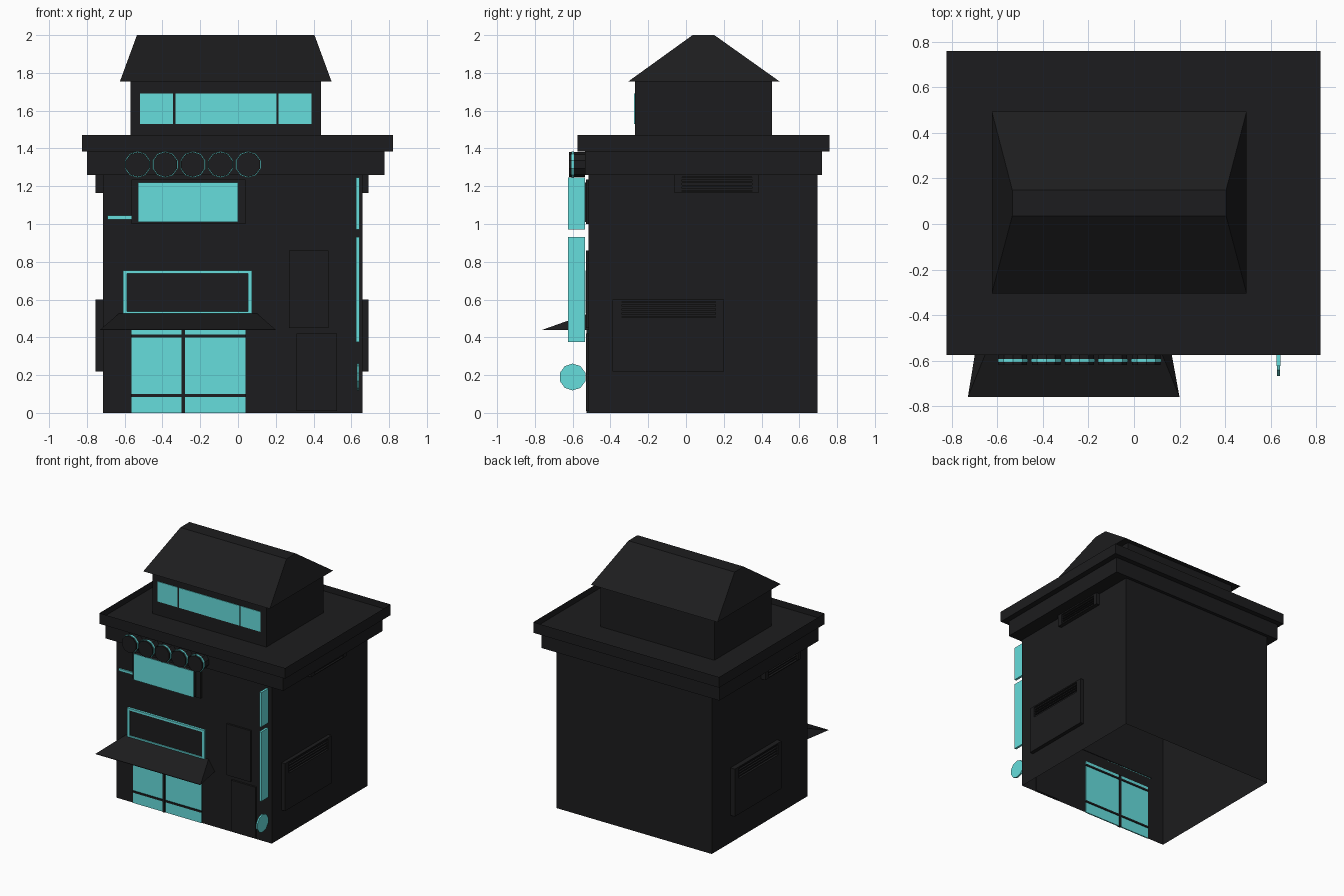
import bpy, bmesh, math

if "Cube" in bpy.data.objects:
    bpy.data.objects.remove(bpy.data.objects["Cube"])


def make_mat(name, rgb):
    m = bpy.data.materials.new(name)
    m.diffuse_color = (*rgb, 1)
    m.use_nodes = True
    m.node_tree.nodes["Principled BSDF"].inputs["Base Color"].default_value = m.diffuse_color
    return m


DARK = make_mat("charcoal", (0.012, 0.012, 0.013))
GLOW = make_mat("cyan_glow", (0.133, 0.723, 0.716))


def finish(name, bm, mat):
    bmesh.ops.recalc_face_normals(bm, faces=bm.faces)
    me = bpy.data.meshes.new(name)
    bm.to_mesh(me)
    bm.free()
    me.materials.append(mat)
    ob = bpy.data.objects.new(name, me)
    bpy.context.collection.objects.link(ob)
    return ob


def frustum_bm(low, high, z0, z1):
    """Solid between two rectangles (x0, x1, y0, y1); the last face is the top."""
    bm = bmesh.new()
    rings = []
    for (x0, x1, y0, y1), z in ((low, z0), (high, z1)):
        rings.append([bm.verts.new((x, y, z)) for x, y in
                      ((x0, y0), (x1, y0), (x1, y1), (x0, y1))])
    a, b = rings
    bm.faces.new(a[::-1])
    for i in range(4):
        j = (i + 1) % 4
        bm.faces.new((a[i], a[j], b[j], b[i]))
    bm.faces.new(b)
    return bm


def box(name, x, y, z, mat=DARK):
    r = (min(x), max(x), min(y), max(y))
    return finish(name, frustum_bm(r, r, *z), mat)


def disc(name, center, radius, depth, axis, mat, sides=10):
    bm = bmesh.new()
    bmesh.ops.create_cone(bm, cap_ends=True, segments=sides, radius1=radius,
                          radius2=radius, depth=depth)
    ob = finish(name, bm, mat)
    ob.rotation_euler = (math.pi / 2, 0, 0) if axis == "y" else (math.pi / 2, 0, math.pi / 2)
    ob.location = center
    return ob


# Main walls: open underneath, front wall notched for the door
X0, X1, Y0, Y1, ZT = -0.715, 0.66, -0.515, 0.695, 1.26
bm = bmesh.new()
outline = [(X0, 0), (-0.565, 0), (-0.565, 0.44), (0.04, 0.44), (0.04, 0),
           (X1, 0), (X1, ZT), (X0, ZT)]
f = [bm.verts.new((x, Y0, z)) for x, z in outline]
b = [bm.verts.new((x, Y1, z)) for x, z in ((X0, 0), (X1, 0), (X1, ZT), (X0, ZT))]
bm.faces.new(f)
bm.faces.new(b[::-1])
bm.faces.new((f[5], b[1], b[2], f[6]))
bm.faces.new((f[0], f[7], b[3], b[0]))
finish("main_walls", bm, DARK)

# Cornice and parapet with sunken terrace
box("lower_cornice", (-0.80, 0.775), (-0.535, 0.72), (1.26, 1.39))
slab = (-0.825, 0.82, -0.575, 0.76)
bm = frustum_bm(slab, slab, 1.385, 1.47)
bm.faces.ensure_lookup_table()
top = bm.faces[-1]
bmesh.ops.inset_region(bm, faces=[top], thickness=0.065)
floor = bmesh.ops.extrude_face_region(bm, geom=[top])
verts = [v for v in floor["geom"] if isinstance(v, bmesh.types.BMVert)]
bmesh.ops.delete(bm, geom=[top], context="FACES_ONLY")
bmesh.ops.translate(bm, verts=verts, vec=(0, 0, -0.05))
finish("parapet", bm, DARK)

# Roof house with hipped roof and windows
box("roof_house", (-0.57, 0.44), (-0.27, 0.455), (1.41, 1.76))
finish("hipped_roof", frustum_bm((-0.625, 0.495, -0.305, 0.495),
                                 (-0.535, 0.405, 0.035, 0.15), 1.755, 2.0), DARK)
for i, xs in enumerate(((-0.52, -0.345), (-0.33, 0.205), (0.215, 0.39))):
    box(f"roof_window_{i}", xs, (-0.274, -0.265), (1.53, 1.69), GLOW)

# Glass door with bars, and awning above it
box("door_glass", (-0.565, 0.04), (-0.52, -0.51), (0, 0.44), GLOW)
box("door_mullion", (-0.30, -0.28), (-0.527, -0.503), (0, 0.44))
for i, z in enumerate((0.085, 0.40)):
    box(f"door_rail_{i}", (-0.565, 0.04), (-0.526, -0.504), (z, z + 0.015))
finish("awning_lip", frustum_bm((-0.73, 0.20, -0.76, -0.76), (-0.73, 0.20, -0.76, -0.755), 0.438, 0.442), DARK)
bm = bmesh.new()
pts = [(-0.73, -0.76, 0.44), (0.20, -0.76, 0.44), (0.155, -0.515, 0.44),
       (-0.69, -0.515, 0.44), (-0.63, -0.515, 0.527), (0.10, -0.515, 0.527)]
v = [bm.verts.new(p) for p in pts]
for idx in ((0, 1, 2, 3), (0, 1, 5, 4), (1, 2, 5), (0, 4, 3), (3, 4, 5, 2)):
    bm.faces.new([v[i] for i in idx])
finish("awning", bm, DARK)

# Glowing sign border around a blank board
box("sign_board", (-0.605, 0.07), (-0.525, -0.51), (0.53, 0.75))
for nm, xs, zs in (("left", (-0.61, -0.588), (0.525, 0.755)),
                   ("right", (0.053, 0.075), (0.525, 0.755)),
                   ("top", (-0.588, 0.053), (0.738, 0.755)),
                   ("bottom", (-0.588, 0.053), (0.525, 0.537))):
    box(f"sign_border_{nm}", xs, (-0.533, -0.515), zs, GLOW)

# Upper front window and small strip light
box("window_backing", (-0.565, 0.04), (-0.53, -0.51), (1.0, 1.235))
box("window_box", (-0.53, 0.0), (-0.558, -0.525), (1.01, 1.22))
box("window_pane", (-0.53, 0.0), (-0.562, -0.557), (1.01, 1.22), GLOW)
box("strip_light", (-0.69, -0.565), (-0.525, -0.51), (1.025, 1.045), GLOW)

# Flat wall panels right of the door
box("upper_panel", (0.27, 0.48), (-0.53, -0.51), (0.45, 0.86))
box("lower_panel", (0.31, 0.525), (-0.53, -0.51), (0.01, 0.42))

# Row of round lamps with glowing rims
for i in range(5):
    c = -0.532 + 0.1465 * i
    disc(f"round_lamp_{i}", (c, -0.5775, 1.315), 0.066, 0.085, "y", DARK)
    disc(f"lamp_rim_{i}", (c, -0.60, 1.315), 0.070, 0.014, "y", GLOW)

# Projecting blade signs at the right corner
for i, zs in enumerate(((0.97, 1.245), (0.375, 0.93))):
    box(f"blade_sign_{i}", (0.626, 0.644), (-0.625, -0.535), zs, GLOW)
disc("round_blade_sign", (0.635, -0.60, 0.19), 0.071, 0.012, "x", GLOW)


def vent_unit(name, wall, out, y, z, oy, oz):
    """Wall box with a slatted opening (oy, oz), from wall plane to out plane."""
    xs = (wall, out)
    box(name + "_base", xs, y, (z[0], oz[0]))
    box(name + "_top", xs, y, (oz[1], z[1]))
    box(name + "_cheek_a", xs, (y[0], oy[0]), oz)
    box(name + "_cheek_b", xs, (oy[1], y[1]), oz)
    mid = wall + (out - wall) * 0.75
    pitch = (oz[1] - oz[0]) / 4
    for k in range(4):
        zc = oz[0] + pitch * (k + 0.3)
        box(f"{name}_slat_{k}", (wall, mid), oy, (zc, zc + pitch * 0.45))


# Side ventilation boxes, both walls
vent_unit("right_cooler", X1, 0.69, (-0.39, 0.20), (0.22, 0.60), (-0.34, 0.155), (0.505, 0.59))
vent_unit("right_vent", X1, 0.69, (-0.06, 0.385), (1.165, 1.26), (-0.02, 0.35), (1.172, 1.25))
vent_unit("left_cooler", X0, -0.755, (-0.13, 0.46), (0.22, 0.60), (-0.085, 0.41), (0.505, 0.59))
vent_unit("left_vent", X0, -0.755, (-0.37, 0.075), (1.165, 1.26), (-0.335, 0.035), (1.172, 1.25))
